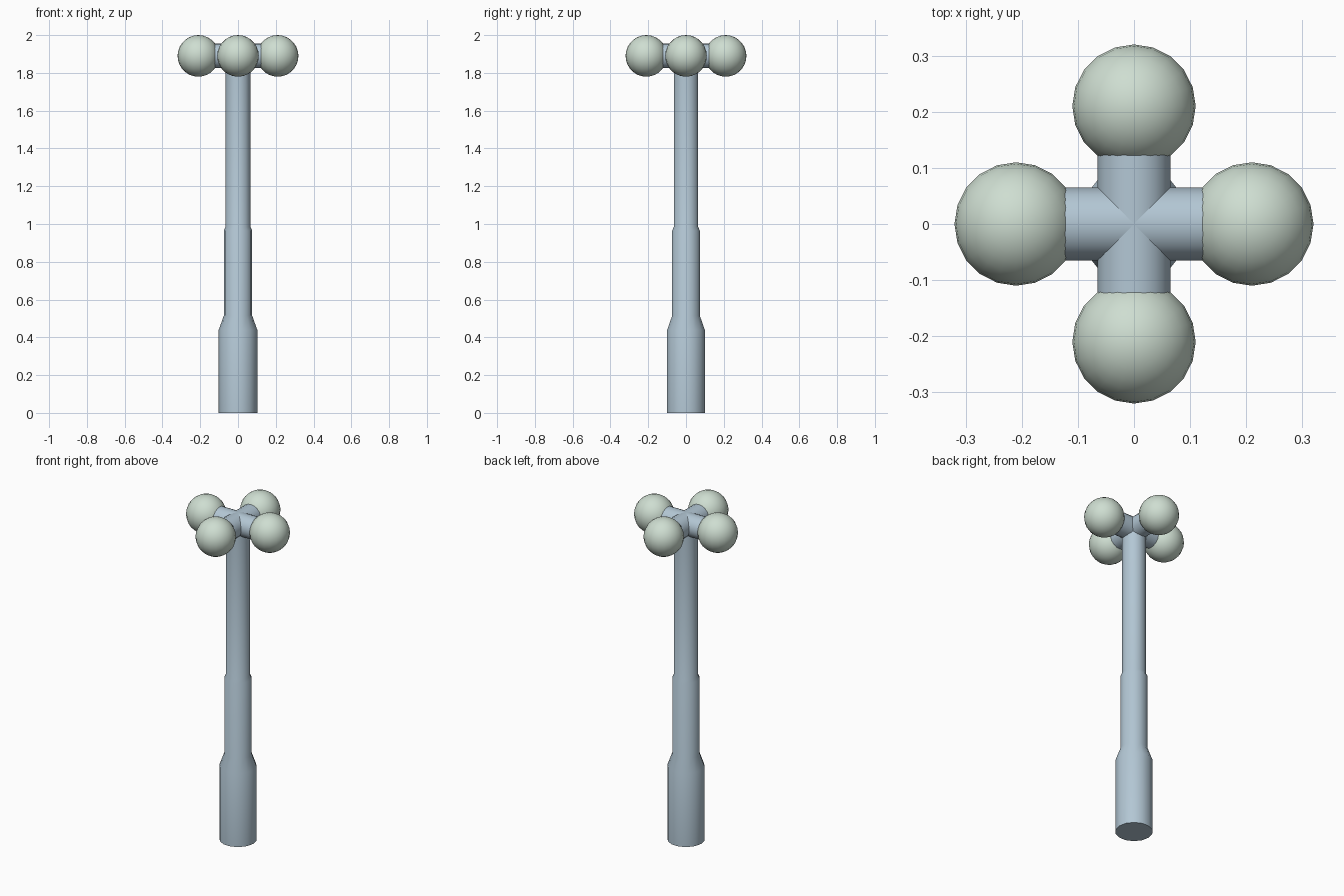
import bpy, bmesh, math
from mathutils import Matrix, Vector

cube = bpy.data.objects.get("Cube")
if cube:
    bpy.data.objects.remove(cube, do_unlink=True)

HUB_Z = 1.89
BULB_R = 0.11
ARM_R = 0.065
REACH = 0.21


def make_material(name, colour):
    mat = bpy.data.materials.new(name)
    mat.use_nodes = True
    mat.diffuse_color = colour
    mat.node_tree.nodes["Principled BSDF"].inputs["Base Color"].default_value = colour
    return mat


metal = make_material("pale blue metal", (0.45, 0.57, 0.66, 1))
glass = make_material("pale green glass", (0.62, 0.73, 0.64, 1))


def finish(name, bm, mat):
    bmesh.ops.recalc_face_normals(bm, faces=bm.faces)
    mesh = bpy.data.meshes.new(name)
    bm.to_mesh(mesh)
    bm.free()
    mesh.materials.append(mat)
    obj = bpy.data.objects.new(name, mesh)
    bpy.context.collection.objects.link(obj)
    bpy.ops.object.select_all(action="DESELECT")
    obj.select_set(True)
    bpy.context.view_layer.objects.active = obj
    bpy.ops.object.shade_smooth_by_angle(angle=math.radians(35))
    return obj


# Stepped pole: turned profile of (radius, height)
profile = [(0.102, 0), (0.102, 0.44), (0.075, 0.515), (0.075, 0.965),
           (0.066, 0.985), (0.066, HUB_Z)]
SIDES = 14
bm = bmesh.new()
rings = []
for r, z in profile:
    angles = [2 * math.pi * i / SIDES for i in range(SIDES)]
    rings.append([bm.verts.new((r * math.cos(a), r * math.sin(a), z)) for a in angles])
for low, high in zip(rings, rings[1:]):
    for i in range(SIDES):
        j = (i + 1) % SIDES
        bm.faces.new((low[i], low[j], high[j], high[i]))
bm.faces.new(rings[0])
bm.faces.new(rings[-1])
finish("pole", bm, metal)

# Two crossing arms
for name, axis in (("side_arm", "Y"), ("front_back_arm", "X")):
    bm = bmesh.new()
    place = Matrix.Translation((0, 0, HUB_Z)) @ Matrix.Rotation(math.pi / 2, 4, axis)
    bmesh.ops.create_cone(bm, cap_ends=True, segments=20, radius1=ARM_R,
                          radius2=ARM_R, depth=2 * REACH, matrix=place)
    finish(name, bm, metal)

# Four globes on the arm ends
for i, side in enumerate(("left", "back", "right", "front")):
    bm = bmesh.new()
    turn = Matrix.Rotation(i * math.pi / 2, 4, "Z")
    centre = turn @ Vector((REACH, 0, HUB_Z))
    bmesh.ops.create_uvsphere(bm, u_segments=20, v_segments=14, radius=BULB_R,
                              matrix=Matrix.Translation(centre))
    finish(side + "_globe", bm, glass)
